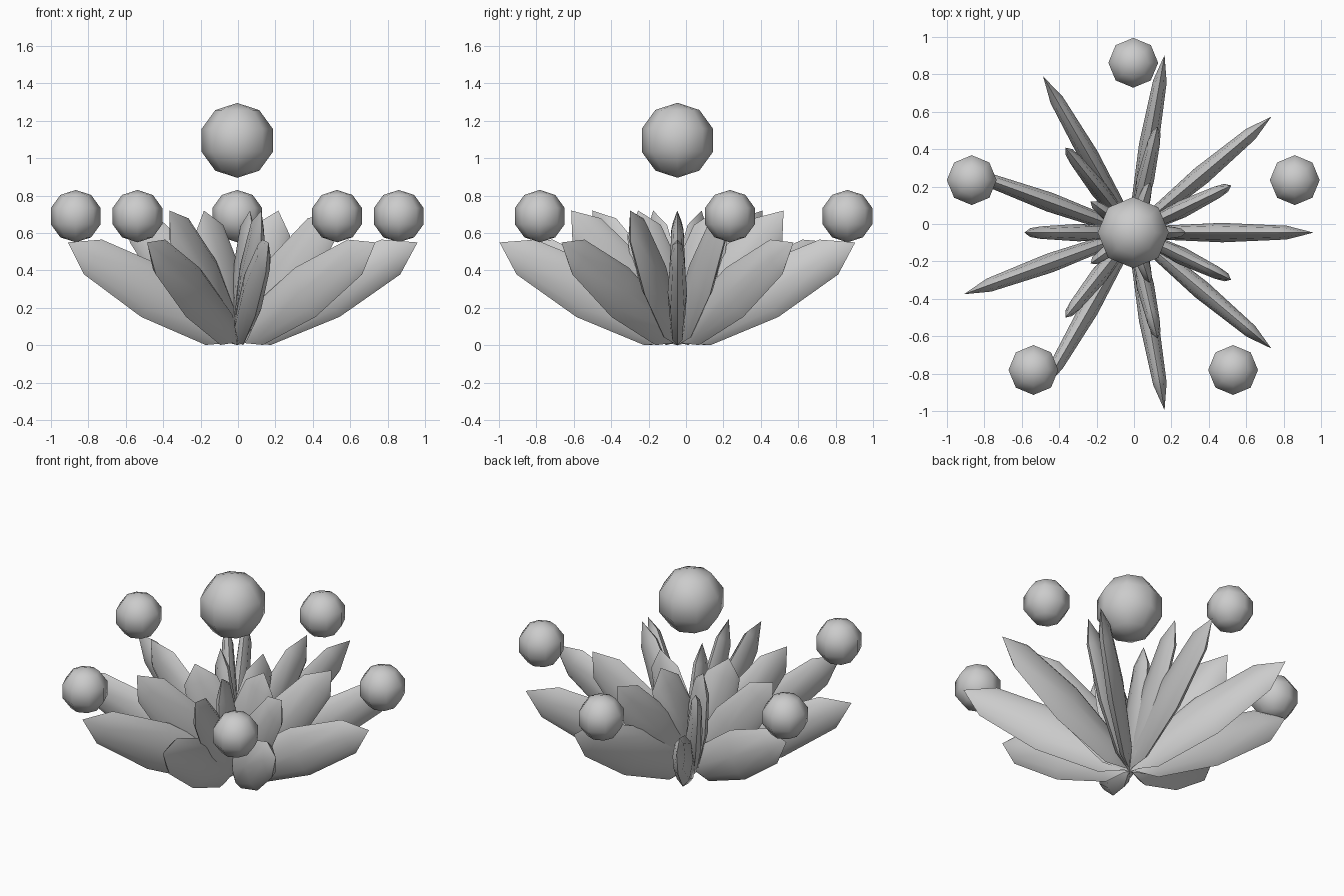
import bpy, bmesh, math
from mathutils import Matrix, Vector

if "Cube" in bpy.data.objects:
    bpy.data.objects.remove(bpy.data.objects["Cube"])

CENTRE = Vector((-0.004, -0.046, 0.0))

grey = bpy.data.materials.new("silver_grey")
grey.diffuse_color = (0.6, 0.6, 0.6, 1)
grey.use_nodes = True
grey.node_tree.nodes["Principled BSDF"].inputs["Base Color"].default_value = grey.diffuse_color


def ball(name, segments, rings, matrix, sharp=None):
    """Low-poly sphere shaped by a matrix; smooth, with optional sharp edge angle."""
    bm = bmesh.new()
    bmesh.ops.create_uvsphere(bm, u_segments=segments, v_segments=rings, radius=1)
    bm.transform(matrix)
    bmesh.ops.recalc_face_normals(bm, faces=bm.faces)
    for f in bm.faces:
        f.smooth = True
    if sharp:
        for e in bm.edges:
            e.smooth = e.calc_face_angle(0) < sharp
    mesh = bpy.data.meshes.new(name)
    bm.to_mesh(mesh)
    bm.free()
    mesh.materials.append(grey)
    obj = bpy.data.objects.new(name, mesh)
    bpy.context.collection.objects.link(obj)
    return obj


def petal_ring(name, count, start, radius, height, elevation, size):
    """Flattened petals standing edge-on around the centre; size = depth, thickness, length."""
    for i in range(count):
        turn = math.radians(start) + math.tau * i / count
        m = (Matrix.Translation(CENTRE)
             @ Matrix.Rotation(turn, 4, 'Z')
             @ Matrix.Translation((radius, 0, height))
             @ Matrix.Rotation(math.radians(90 - elevation), 4, 'Y')
             @ Matrix.Diagonal((*size, 1)))
        ball(f"{name}_{i + 1}", 8, 4, m, math.radians(40))


# Three layers of petals, steeper towards the middle
petal_ring("outer_petal", 9, 0, 0.475, 0.283, 28.6, (0.15, 0.052, 0.557))
petal_ring("middle_petal", 7, 180, 0.290, 0.360, 51, (0.143, 0.047, 0.463))
petal_ring("inner_petal", 5, 0, 0.110, 0.360, 73, (0.14, 0.045, 0.376))

# Large floating orb above the flower
ball("centre_orb", 8, 5,
     Matrix.Translation(CENTRE + Vector((0, 0, 1.095))) @ Matrix.Scale(0.2, 4))

# Five small floating orbs around it
for i in range(5):
    a = math.radians(90 + 72 * i)
    pos = CENTRE + Vector((0.908 * math.cos(a), 0.908 * math.sin(a), 0.69))
    ball(f"small_orb_{i + 1}", 8, 5, Matrix.Translation(pos) @ Matrix.Scale(0.14, 4))
